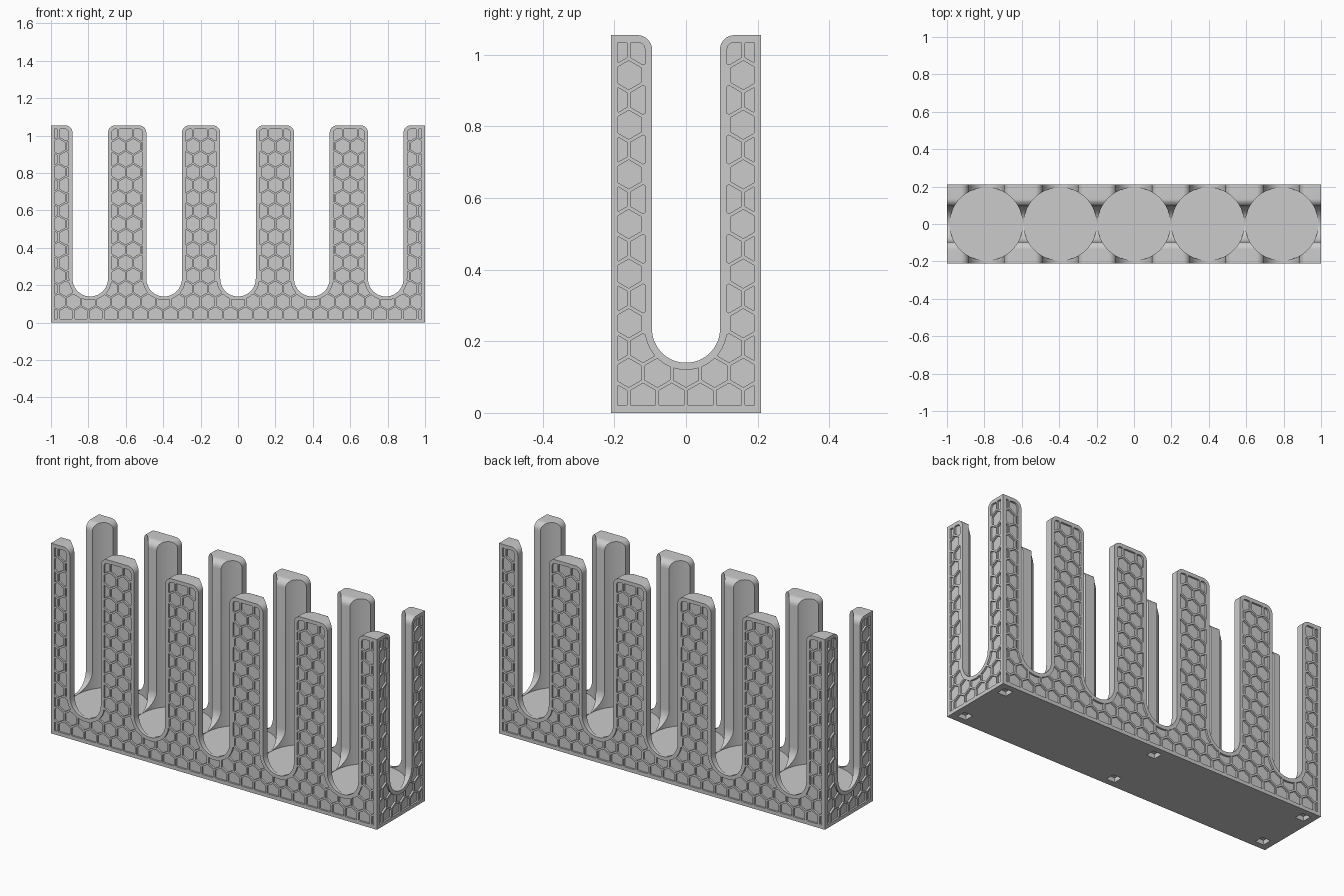
import bpy, bmesh, math

if "Cube" in bpy.data.objects:
    bpy.data.objects.remove(bpy.data.objects["Cube"])

HX, HY, TOP = 1.0, 0.21, 1.055      # half length, half width, height
PITCH, R_BORE, HALF_SLOT = 0.395, 0.195, 0.095
SLOT_BOTTOM, FILLET = 0.14, 0.04
BORDER, DEPTH = 0.02, 0.01          # honeycomb frame width and pocket depth
CENTRES = [PITCH * i for i in range(-2, 3)]


def prisms(name, items):
    """items: (axis, outline, start, end); outlines are extruded along the axis."""
    place = {"x": lambda u, v, w: (w, u, v),
             "y": lambda u, v, w: (u, w, v),
             "z": lambda u, v, w: (u, v, w)}
    bm = bmesh.new()
    for axis, pts, a, b in items:
        lo = [bm.verts.new(place[axis](u, v, a)) for u, v in pts]
        hi = [bm.verts.new(place[axis](u, v, b)) for u, v in pts]
        n = len(pts)
        bm.faces.new(lo)
        bm.faces.new(hi[::-1])
        for i in range(n):
            j = (i + 1) % n
            bm.faces.new((lo[i], hi[i], hi[j], lo[j]))
    bmesh.ops.recalc_face_normals(bm, faces=bm.faces)
    mesh = bpy.data.meshes.new(name)
    bm.to_mesh(mesh)
    bm.free()
    ob = bpy.data.objects.new(name, mesh)
    bpy.context.collection.objects.link(ob)
    return ob


def boolean(ob, cutter, operation="DIFFERENCE"):
    mod = ob.modifiers.new("cut", "BOOLEAN")
    mod.operation, mod.object, mod.solver = operation, cutter, "MANIFOLD"
    bpy.context.view_layer.objects.active = ob
    bpy.ops.object.modifier_apply(modifier=mod.name)
    bpy.data.objects.remove(cutter)


def rect(u0, u1, v0, v1):
    return [(u0, v0), (u1, v0), (u1, v1), (u0, v1)]


def arc(cu, cv, r, a0, a1, n):
    return [(cu + r * math.cos(math.radians(a0 + (a1 - a0) * i / n)),
             cv + r * math.sin(math.radians(a0 + (a1 - a0) * i / n)))
            for i in range(n + 1)]


def slot(c, grow=0.0):
    """Round-bottomed slot that flares at the top, rounding the tooth corners."""
    pts = arc(c, SLOT_BOTTOM + HALF_SLOT, HALF_SLOT + grow, 180, 360, 32)
    off, cz = HALF_SLOT + FILLET, TOP - FILLET
    pts += arc(c + off, cz, FILLET - grow, 180, 90, 8)
    pts += [(c + off, TOP + 0.2), (c - off, TOP + 0.2)]
    pts += arc(c - off, cz, FILLET - grow, 90, 0, 8)
    return pts


def honeycomb(axis, half, face, centres):
    """Pockets for two opposite faces, clipped to the border and slots."""
    step, radius = 0.08, 0.07 / math.sqrt(3)
    items = []
    for row in range(-8, 9):
        v = TOP / 2 + row * step * math.sqrt(3) / 2
        cols = int(half / step) + 2
        for col in range(-cols, cols + 1):
            u = (col + 0.5 * (row % 2)) * step
            hexagon = arc(u, v, radius, 30, 330, 5)
            for s in (-1, 1):
                items.append((axis, hexagon, s * (face - DEPTH), s * (face + 0.05)))
    cells = prisms("pocket_cutter", items)
    frame = rect(BORDER - half, half - BORDER, BORDER, TOP - BORDER)
    boolean(cells, prisms("panel_cutter", [(axis, frame, -2, 2)]), "INTERSECT")
    boolean(cells, prisms("margin_cutter",
                          [(axis, slot(c, BORDER), -2, 2) for c in centres]))
    return cells


# Solid block
rack = prisms("tube_rack", [("z", rect(-HX, HX, -HY, HY), 0, TOP)])

# Five round wells
wells = [("z", arc(c, 0, R_BORE, 0, 360 - 3.75, 95), SLOT_BOTTOM - 0.001, TOP + 0.1)
         for c in CENTRES]
boolean(rack, prisms("well_cutter", wells))

# Crosswise slots and one lengthwise slot
boolean(rack, prisms("cross_slot_cutter", [("y", slot(c), -1, 1) for c in CENTRES]))
boolean(rack, prisms("long_slot_cutter", [("x", slot(0), -2, 2)]))

# Honeycomb pockets on the long faces and on the ends
boolean(rack, honeycomb("y", HX, HY, CENTRES))
boolean(rack, honeycomb("x", HY, HX, [0]))

# Six small square recesses underneath
feet = [("z", rect(x - 0.026, x + 0.026, y - 0.026, y + 0.026), -0.1, 0.025)
        for x in (-0.937, 0, 0.937) for y in (-0.15, 0.15)]
boolean(rack, prisms("foot_cutter", feet))

# Smooth wells and fillets, sharp edges elsewhere
bpy.ops.object.select_all(action="DESELECT")
rack.select_set(True)
bpy.context.view_layer.objects.active = rack
bpy.ops.object.shade_smooth_by_angle(angle=math.radians(25))
